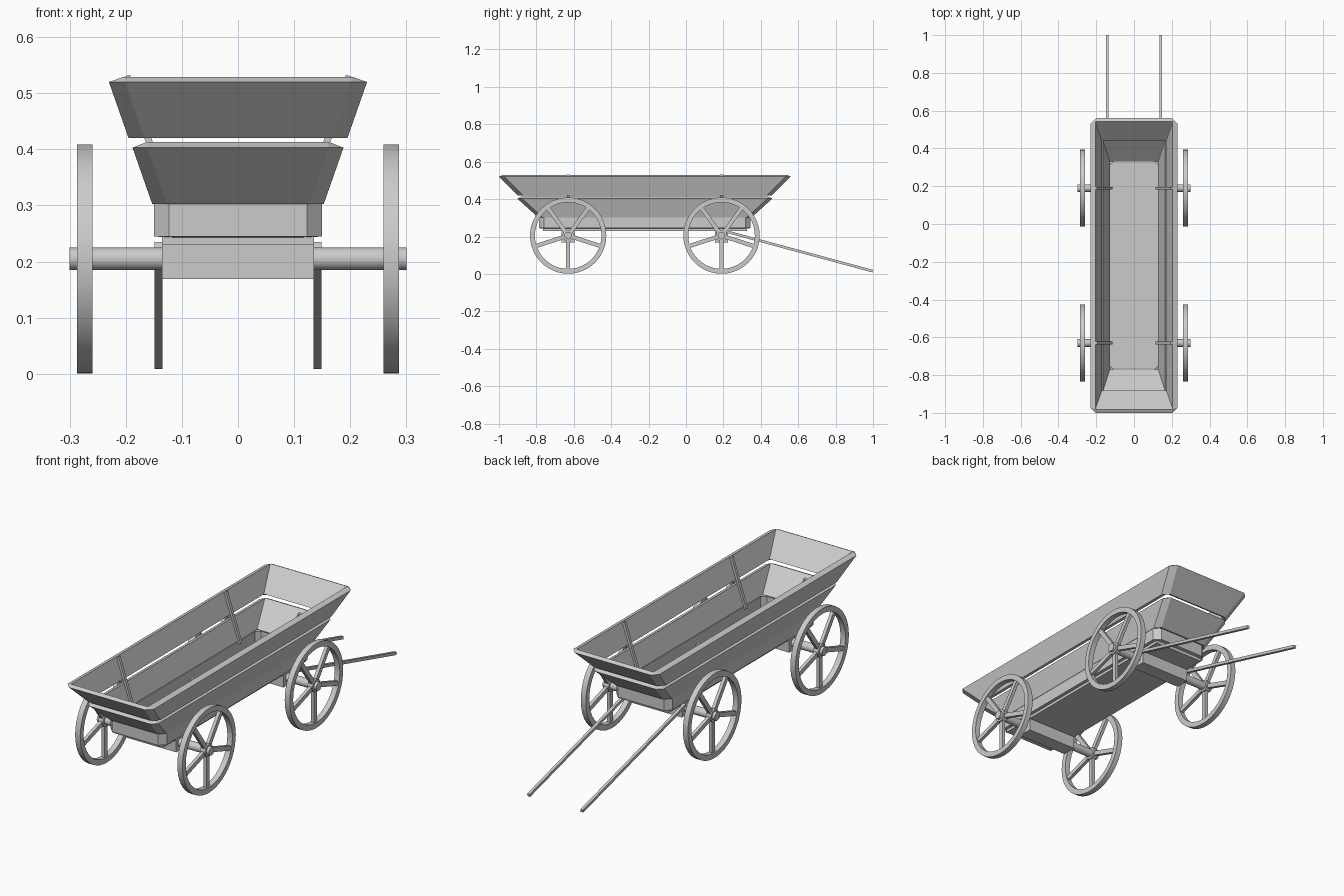
import bpy, bmesh, math
from mathutils import Matrix, Vector

cube = bpy.data.objects.get("Cube")
if cube:
    bpy.data.objects.remove(cube)

wood = bpy.data.materials.new("grey_wood")
wood.use_nodes = True
GREY = (0.6, 0.6, 0.6, 1)
wood.diffuse_color = GREY
wood.node_tree.nodes["Principled BSDF"].inputs["Base Color"].default_value = GREY

MID_Y = -0.22            # middle of the wagon body
AXLES = {"front": -0.63, "back": 0.19}
AXLE_Z = 0.205


def finish(name, bm, smooth=False):
    bmesh.ops.recalc_face_normals(bm, faces=bm.faces)
    mesh = bpy.data.meshes.new(name)
    bm.to_mesh(mesh)
    bm.free()
    mesh.materials.append(wood)
    ob = bpy.data.objects.new(name, mesh)
    bpy.context.collection.objects.link(ob)
    if smooth:
        bpy.ops.object.select_all(action="DESELECT")
        ob.select_set(True)
        bpy.context.view_layer.objects.active = ob
        bpy.ops.object.shade_smooth_by_angle(angle=math.radians(35))
    return ob


def add_box(bm, center, size, rotation=Matrix()):
    m = Matrix.Translation(center) @ rotation @ Matrix.Diagonal((*size, 1))
    bmesh.ops.create_cube(bm, size=1, matrix=m)


def add_bar(bm, start, end, width, depth):
    """Square bar between two points; width runs along x, or y for upright bars."""
    a, b = Vector(start), Vector(end)
    rot = (b - a).to_track_quat("Z", "Y").to_matrix().to_4x4()
    add_box(bm, (a + b) / 2, (width, depth, (b - a).length), rot)


def add_cylinder_x(bm, center, radius, length, sides):
    m = Matrix.Translation(center) @ Matrix.Rotation(math.pi / 2, 4, "Y")
    bmesh.ops.create_cone(bm, cap_ends=True, segments=sides, radius1=radius,
                          radius2=radius, depth=length, matrix=m)


def loop(bm, hx, hy, z, cut):
    """Rectangle with chamfered corners, centred on the body."""
    pts = []
    for sx, sy in ((1, 1), (-1, 1), (-1, -1), (1, -1)):
        pair = [(sx * hx, sy * (hy - cut)), (sx * (hx - cut), sy * hy)]
        pts += pair if sx == sy else pair[::-1]
    return [bm.verts.new((x, MID_Y + y, z)) for x, y in pts]


def board_ring(name, outer_low, outer_top, inner_top, inner_low, cut, inner_cut):
    """Closed ring of boards; each profile corner is (half x, half y, z)."""
    bm = bmesh.new()
    loops = [loop(bm, *outer_low, cut), loop(bm, *outer_top, cut),
             loop(bm, *inner_top, inner_cut), loop(bm, *inner_low, inner_cut)]
    for i in range(4):
        a, b = loops[i], loops[(i + 1) % 4]
        for k in range(8):
            n = (k + 1) % 8
            bm.faces.new((a[k], a[n], b[n], b[k]))
    return finish(name, bm)


# Flared body boards with a gap between them, and the straight base frame
board_ring("upper_boards", (0.195, 0.68, 0.42), (0.23, 0.78, 0.52),
           (0.205, 0.762, 0.529), (0.17, 0.662, 0.429), 0.028, 0.003)
board_ring("lower_boards", (0.153, 0.572, 0.303), (0.188, 0.682, 0.403),
           (0.163, 0.661, 0.413), (0.128, 0.551, 0.312), 0.026, 0.003)
board_ring("base_frame", (0.15, 0.565, 0.245), (0.15, 0.565, 0.304),
           (0.127, 0.55, 0.31), (0.127, 0.55, 0.243), 0.027, 0.02)

# Floor
bm = bmesh.new()
add_box(bm, (0, MID_Y, 0.238), (0.27, 1.09, 0.016))
finish("floor", bm)

# Inner ribs that hold the side boards
for end, y in AXLES.items():
    bm = bmesh.new()
    for s in (-1, 1):
        add_bar(bm, (s * 0.12, y, 0.3), (s * 0.198, y, 0.531), 0.014, 0.012)
    finish(end + "_ribs", bm)

# Running gear: bolster, axle and two spoked wheels at each end
RIM_OUT, RIM_IN, HALF_W = 0.204, 0.178, 0.0135
SIDES, SPOKES = 48, 5
for end, y in AXLES.items():
    bm = bmesh.new()
    add_box(bm, (0, y, 0.2), (0.27, 0.07, 0.062))
    finish(end + "_bolster", bm)

    bm = bmesh.new()
    add_cylinder_x(bm, (0, y, AXLE_Z), 0.02, 0.6, 24)
    finish(end + "_axle", bm, True)

    for side, s in (("left", 1), ("right", -1)):
        cx = s * 0.273
        bm = bmesh.new()
        profile = [(RIM_OUT, -HALF_W), (RIM_OUT, HALF_W),
                   (RIM_IN, HALF_W), (RIM_IN, -HALF_W)]
        rings = []
        for i in range(SIDES):
            a = math.tau * i / SIDES
            rings.append([bm.verts.new((cx + w, y + r * math.cos(a),
                                        AXLE_Z + r * math.sin(a)))
                          for r, w in profile])
        for i in range(SIDES):
            p, q = rings[i], rings[(i + 1) % SIDES]
            for k in range(4):
                n = (k + 1) % 4
                bm.faces.new((p[k], p[n], q[n], q[k]))
        for i in range(SPOKES):
            a = math.tau * i / SPOKES - math.pi / 2
            mid = (RIM_IN + 0.01) / 2
            add_box(bm, (cx, y + mid * math.cos(a), AXLE_Z + mid * math.sin(a)),
                    (0.016, RIM_IN - 0.004, 0.022), Matrix.Rotation(a, 4, "X"))
        add_cylinder_x(bm, (cx, y, AXLE_Z), 0.03, 0.027, 24)
        finish(f"{end}_{side}_wheel", bm, True)

# Pulling shafts
for side, s in (("left", 1), ("right", -1)):
    bm = bmesh.new()
    add_bar(bm, (s * 0.142, 0.21, 0.228), (s * 0.142, 0.998, 0.015), 0.014, 0.014)
    finish(side + "_shaft", bm)
